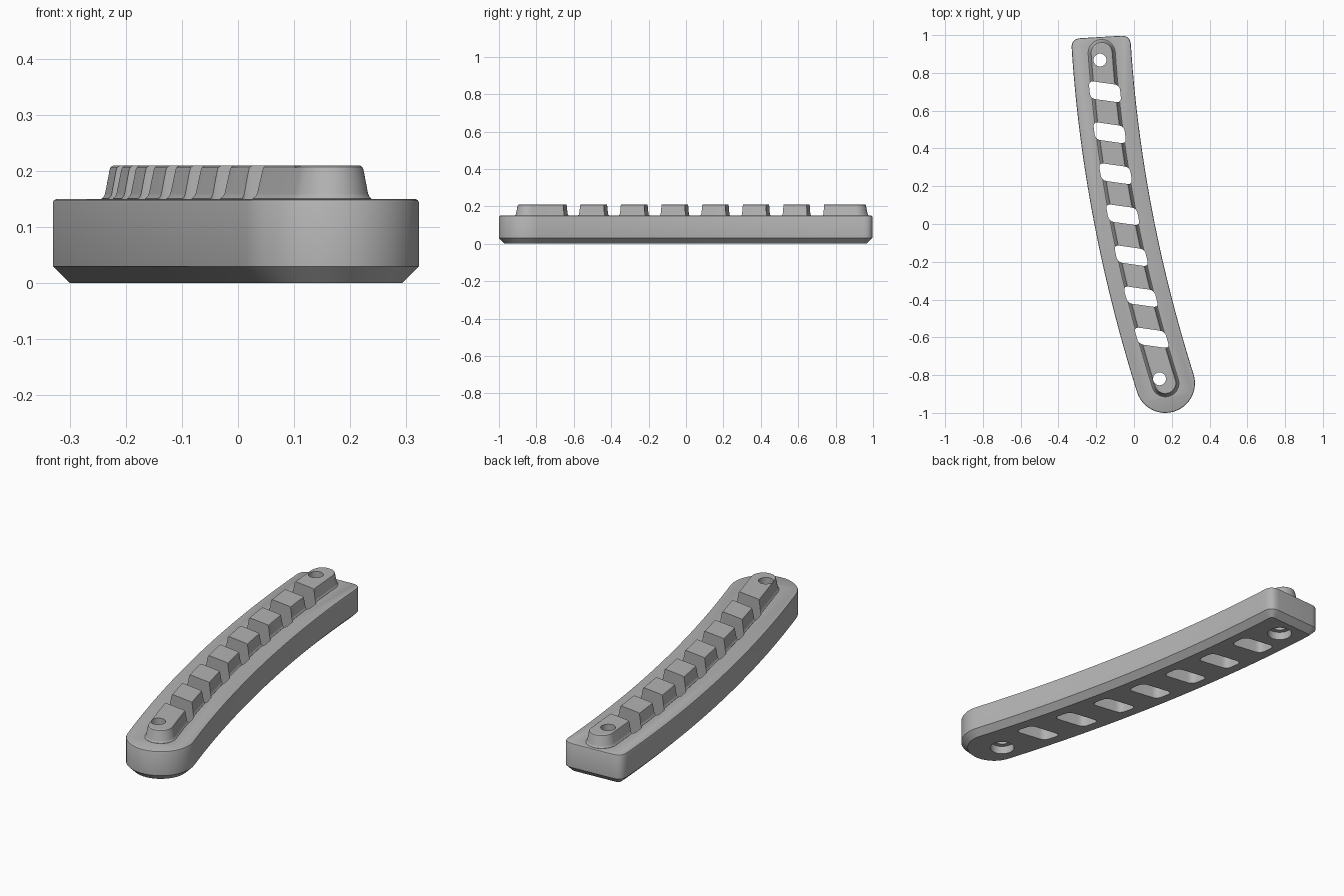
import bpy, bmesh, math
from mathutils import Vector

if "Cube" in bpy.data.objects:
    bpy.data.objects.remove(bpy.data.objects["Cube"])

grey = bpy.data.materials.new("plain grey")
grey.use_nodes = True
grey.diffuse_color = (0.45, 0.45, 0.45, 1)
grey.node_tree.nodes["Principled BSDF"].inputs["Base Color"].default_value = grey.diffuse_color


def centre(y):
    """Point on the curved centre line."""
    return Vector((-0.05 - 0.197 * y + 0.07 * y * y, y))


def tangent(y):
    return Vector((-0.197 + 0.14 * y, 1)).normalized()


def side(y, offset):
    """Point beside the centre line; positive offset is toward +x."""
    t = tangent(y)
    return centre(y) + Vector((t.y, -t.x)) * offset


def end_arc(y, radius, start, steps=24):
    """Half circle around a centre line end."""
    base = math.atan2(tangent(y).y, tangent(y).x) + start
    return [centre(y) + radius * Vector((math.cos(base + math.pi * i / steps),
                                         math.sin(base + math.pi * i / steps)))
            for i in range(steps + 1)]


def fillet(before, corner, after, radius, steps=8):
    """Rounded corner between two straight runs."""
    a = corner + (before - corner).normalized() * radius
    b = corner + (after - corner).normalized() * radius
    pts = []
    for i in range(steps + 1):
        k = i / steps
        pts.append(a * (1 - k) ** 2 + corner * 2 * k * (1 - k) + b * k * k)
    return pts


def run(y0, y1, offset, steps=40):
    """Interior points of a long side."""
    return [side(y0 + (y1 - y0) * i / steps, offset) for i in range(1, steps)]


def inset(pts, d):
    """Move a counterclockwise outline inward."""
    out = []
    for i, p in enumerate(pts):
        e1 = (p - pts[i - 1]).normalized()
        e2 = (pts[(i + 1) % len(pts)] - p).normalized()
        n = Vector((-e1.y - e2.y, e1.x + e2.x)).normalized()
        out.append(p + n * d / max(0.5, n.dot(Vector((-e1.y, e1.x)))))
    return out


def loft(name, outline, layers):
    """Stack inset copies of an outline into a closed solid."""
    bm = bmesh.new()
    rings = [[bm.verts.new((p.x, p.y, z)) for p in inset(outline, d)] for d, z in layers]
    n = len(outline)
    for low, high in zip(rings, rings[1:]):
        for i in range(n):
            j = (i + 1) % n
            bm.faces.new((low[i], low[j], high[j], high[i]))
    bm.faces.new(rings[0][::-1])
    bm.faces.new(rings[-1])
    mesh = bpy.data.meshes.new(name)
    bm.to_mesh(mesh)
    bm.free()
    mesh.materials.append(grey)
    obj = bpy.data.objects.new(name, mesh)
    bpy.context.collection.objects.link(obj)
    return obj


def combine(target, tool, operation):
    """Apply a boolean and remove its helper."""
    mod = target.modifiers.new("combine", "BOOLEAN")
    mod.operation = operation
    mod.solver = "EXACT"
    mod.object = tool
    bpy.context.view_layer.objects.active = target
    bpy.ops.object.modifier_apply(modifier=mod.name)
    bpy.data.objects.remove(tool)


def circle(c, r, steps=32):
    return [c + r * Vector((math.cos(math.tau * i / steps), math.sin(math.tau * i / steps)))
            for i in range(steps)]


# Curved bar: round front end, square back end with rounded corners
W, FRONT, BACK = 0.157, -0.843, 0.99
right, left = side(BACK, W), side(BACK, -W)
outline = end_arc(FRONT, W, math.pi / 2)
outline += run(FRONT, 0.935, W)
outline += fillet(side(0.9, W), right, left, 0.05)
outline += fillet(right, left, side(0.9, -W), 0.05)
outline += run(0.935, FRONT, -W)
bar = loft("curved_bar", outline,
           [(0.03, 0), (0, 0.03), (0, 0.144), (0.002, 0.148), (0.006, 0.15)])

# Raised rib with tapered walls and softened edges
R, RIB_BACK = 0.066, 0.905
rib_outline = end_arc(FRONT, R, math.pi / 2) + run(FRONT, RIB_BACK, R)
rib_outline += end_arc(RIB_BACK, R, -math.pi / 2) + run(RIB_BACK, FRONT, -R)
rib = loft("raised_rib", rib_outline,
           [(-0.006, 0.14), (-0.006, 0.151), (-0.002, 0.155), (0, 0.16),
            (0.008, 0.202), (0.01, 0.207), (0.015, 0.21)])
combine(bar, rib, "UNION")

# Row of slanted slots through bar and rib
across = Vector((1, -0.14)).normalized() * 0.083
for k in range(7):
    y = 0.70 - k * 0.217
    c, up = centre(y), tangent(y) * 0.047
    corners = [c - across - up, c + across - up, c + across + up, c - across + up]
    shape = []
    for i in range(4):
        shape += fillet(corners[i - 1], corners[i], corners[(i + 1) % 4], 0.03)
    combine(bar, loft("slot_cutter", shape, [(0, -0.1), (0, 0.3)]), "DIFFERENCE")

# Screw holes with wider recesses underneath
for spot in (Vector((-0.18, 0.868)), Vector((0.135, -0.82))):
    combine(bar, loft("hole_cutter", circle(spot, 0.034), [(0, -0.1), (0, 0.3)]), "DIFFERENCE")
    combine(bar, loft("recess_cutter", circle(spot, 0.057), [(0, -0.1), (0, 0.04)]), "DIFFERENCE")

# Smooth curved walls, keep edges sharp
bpy.ops.object.select_all(action="DESELECT")
bar.select_set(True)
bpy.context.view_layer.objects.active = bar
bpy.ops.object.shade_smooth_by_angle(angle=math.radians(30))
